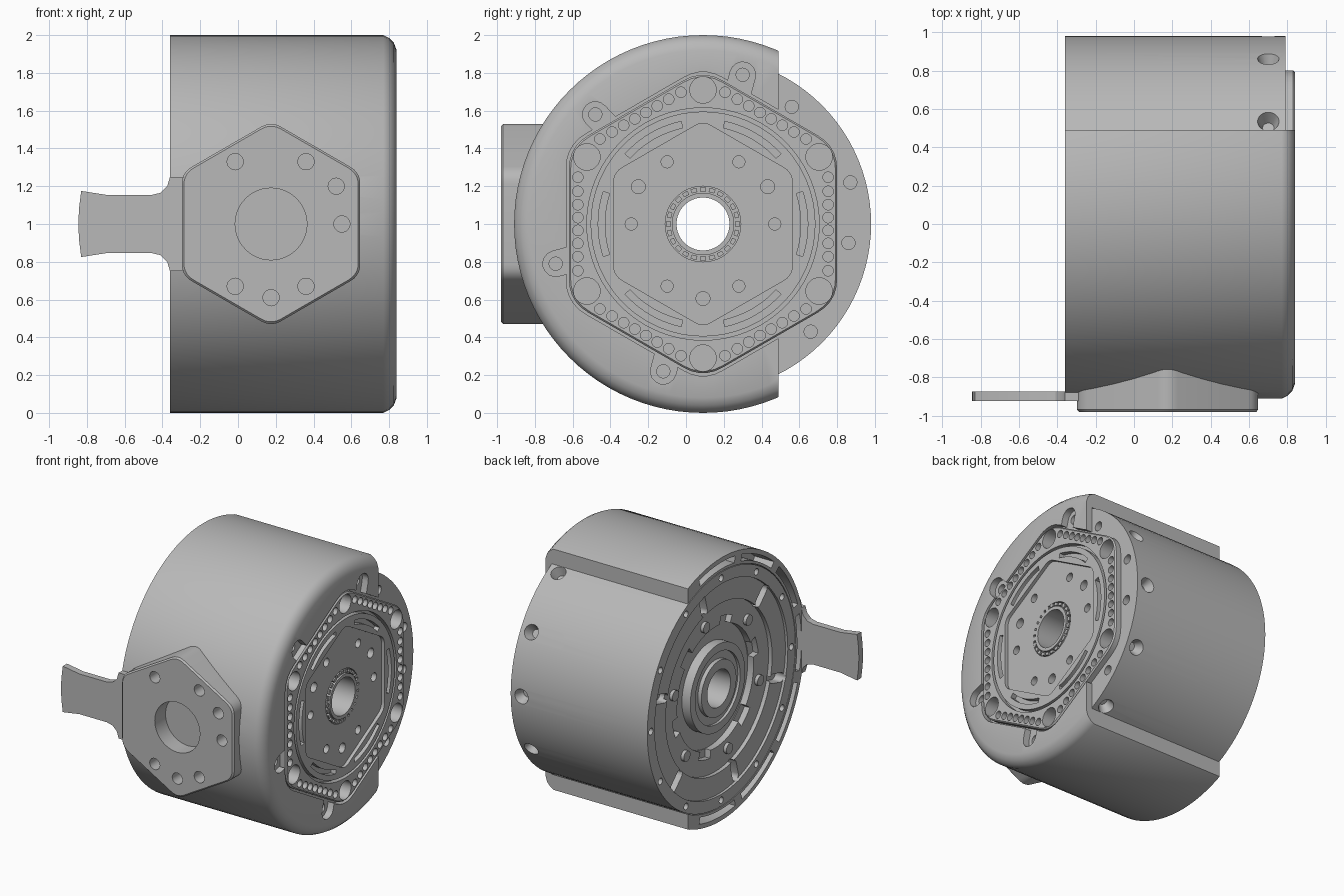
import bpy, bmesh, math
from mathutils import Matrix, Vector

if "Cube" in bpy.data.objects:
    bpy.data.objects.remove(bpy.data.objects["Cube"])

CY, CZ = 0.09, 1.0          # drum axis runs along x through this point
FRONT, STEP, BACK = 0.84, 0.79, -0.36

grey = bpy.data.materials.new("machined grey")
grey.use_nodes = True
grey.diffuse_color = (0.48, 0.48, 0.48, 1)
grey.node_tree.nodes["Principled BSDF"].inputs["Base Color"].default_value = grey.diffuse_color


def polar(r, deg):
    a = math.radians(deg)
    return CY + r * math.cos(a), CZ + r * math.sin(a)


def circle(u, v, r, n=20):
    return [(u + r * math.cos(math.tau * i / n), v + r * math.sin(math.tau * i / n)) for i in range(n)]


def hexagon(u, v, r, rounding):
    """Hexagon with corners up and down and rounded by quadratic arcs."""
    corners = [Vector((u, v)) + r * Vector((math.sin(i * math.pi / 3), math.cos(i * math.pi / 3)))
               for i in range(6)]
    pts = []
    for i, c in enumerate(corners):
        p = c + (corners[i - 1] - c).normalized() * rounding
        q = c + (corners[(i + 1) % 6] - c).normalized() * rounding
        for k in range(6):
            t = k / 5
            pts.append(tuple((1 - t) ** 2 * p + 2 * t * (1 - t) * c + t * t * q))
    return pts


def arc_band(r0, r1, a0, a1, n=10):
    angles = [a0 + (a1 - a0) * i / n for i in range(n + 1)]
    return [polar(r1, a) for a in angles] + [polar(r0, a) for a in reversed(angles)]


def capsule(p, q, r, n=8):
    d = math.atan2(q[1] - p[1], q[0] - p[0])
    pts = []
    for c, start in ((q, d - math.pi / 2), (p, d + math.pi / 2)):
        pts += [(c[0] + r * math.cos(start + math.pi * i / n),
                 c[1] + r * math.sin(start + math.pi * i / n)) for i in range(n + 1)]
    return pts


def loft(bm, rings, closed=False):
    vs = [[bm.verts.new(p) for p in ring] for ring in rings]
    n = len(vs[0])
    pairs = list(zip(vs, vs[1:])) + ([(vs[-1], vs[0])] if closed else [])
    for a, b in pairs:
        for i in range(n):
            j = (i + 1) % n
            bm.faces.new((a[i], a[j], b[j], b[i]))
    if not closed:
        bm.faces.new(vs[0])
        bm.faces.new(vs[-1])


def prism(bm, pts, a, b, axis="x"):
    place = (lambda d, p: (d, p[0], p[1])) if axis == "x" else (lambda d, p: (p[0], d, p[1]))
    loft(bm, [[place(d, p) for p in pts] for d in (a, b)])


def lathe(bm, profile, n=96):
    loft(bm, [[(x, *polar(r, 360 * i / n)) for x, r in profile] for i in range(n)], closed=True)


def finish(name, bm):
    bmesh.ops.recalc_face_normals(bm, faces=bm.faces)
    mesh = bpy.data.meshes.new(name)
    bm.to_mesh(mesh)
    bm.free()
    mesh.materials.append(grey)
    ob = bpy.data.objects.new(name, mesh)
    bpy.context.collection.objects.link(ob)
    return ob


def activate(ob):
    bpy.ops.object.select_all(action="DESELECT")
    ob.select_set(True)
    bpy.context.view_layer.objects.active = ob


def cut(bm, *targets):
    """Subtract the cutter mesh from each target, then drop it."""
    cutter = finish("cutter", bm)
    cutter.hide_render = True
    for ob in targets:
        activate(ob)
        mod = ob.modifiers.new("cut", "BOOLEAN")
        mod.operation, mod.solver, mod.object = "DIFFERENCE", "EXACT", cutter
        bpy.ops.object.modifier_apply(modifier=mod.name)
    bpy.data.objects.remove(cutter)


# Drum with stepped back recess and through bore
bm = bmesh.new()
lathe(bm, [(STEP, .14), (STEP, .89), (BACK, .89), (BACK, .80), (-.34, .80), (-.34, .64),
           (-.31, .64), (-.31, .46), (-.26, .46), (-.26, .33), (-.33, .33), (-.33, .27),
           (-.31, .27), (-.31, .21), (-.34, .21), (-.34, .14)])
drum = finish("drum", bm)

# Outer shell: rounded front lip, open towards the back
bm = bmesh.new()
lathe(bm, [(BACK, .895), (BACK, 1), (.77, 1), (.80, .985), (.825, .96), (FRONT, .92),
           (FRONT, .6), (STEP, .6), (STEP, .895)])
shell = finish("outer_shell", bm)
bm = bmesh.new()
prism(bm, [(.49, -.5), (1.5, -.5), (1.5, 2.5), (.49, 2.5)], -1, 1)
cut(bm, shell)

# Hexagonal front plate, chamfered
bm = bmesh.new()
outer, inner = hexagon(CY, CZ, .82, .12), hexagon(CY, CZ, .81, .12)
loft(bm, [[(x, *p) for p in ring] for x, ring in ((.78, outer), (.83, outer), (FRONT, inner))])
plate = finish("hex_plate", bm)

# Shell opening around the plate and its bolt pockets
shell_bolts = [(-.48, 1.58), (.30, 1.79), (-.69, .79), (-.12, .22)]
drum_bolts = [(.87, 1.22), (.86, .90), (.66, .43), (.56, 1.62)]
bm = bmesh.new()
prism(bm, hexagon(CY, CZ, .835, .12), .6, 1)
cut(bm, shell)
bm = bmesh.new()
for y, z in shell_bolts:
    inward = (y + (CY - y) * .25, z + (CZ - z) * .25)
    prism(bm, capsule((y, z), inward, .068), .6, 1)
cut(bm, shell)
bm = bmesh.new()
for y, z in shell_bolts + drum_bolts:
    prism(bm, circle(y, z, .035), .70, 1)
cut(bm, drum)

# Plate relief: circular groove, hexagonal pocket, curved slots, centre opening
bm = bmesh.new()
lathe(bm, [(.80, .595), (.80, .615), (.9, .615), (.9, .595)])
prism(bm, hexagon(CY, CZ, .545, .05), .815, .9)
for a in range(0, 360, 60):
    prism(bm, arc_band(.52, .555, a - 18, a + 18), .80, .9)
cut(bm, plate)
bm = bmesh.new()
prism(bm, circle(CY, CZ, .20, 48), .7, 1)
cut(bm, plate)

# Plate holes: corner bores, perforated border, bolt circles
bm = bmesh.new()
for a in range(30, 390, 60):
    prism(bm, circle(*polar(.71, a), .07, 28), .74, 1)
    for k in range(8):
        t = k / 3.5 - 1
        prism(bm, circle(*polar(.662 + .045 * t * t, a + 30 + 20.5 * t), .028, 14), .76, 1)
for a in range(0, 360, 60):
    prism(bm, circle(*polar(.38, a), .032), .72, 1)
for a in (30, 150, 270):
    prism(bm, circle(*polar(.395, a), .037), .72, 1)
cut(bm, plate, drum)

# Bearing ring with teeth in the centre opening
bm = bmesh.new()
lathe(bm, [(.78, .14), (.825, .14), (.825, .165), (.78, .165)], 64)
bearing = finish("bearing_ring", bm)
bm = bmesh.new()
for i in range(24):
    prism(bm, arc_band(.172, .194, i * 15 - 5, i * 15 + 5, 2), .78, .82)
teeth = finish("bearing_teeth", bm)

# Countersunk radial holes around the exposed drum side
bm = bmesh.new()
for a in range(-60, 61, 30):
    turn = Matrix.Rotation(math.radians(a), 4, "X") @ Matrix.Rotation(-math.pi / 2, 4, "X")
    for depth, r1, r2, r in ((.08, .03, .06, .86), (.20, .03, .03, .80)):
        y, z = polar(r, a)
        bmesh.ops.create_cone(bm, cap_ends=True, segments=24, radius1=r1, radius2=r2, depth=depth,
                              matrix=Matrix.Translation((.70, y, z)) @ turn)
cut(bm, drum)

# Back of the drum: rim holes, teardrop slots and bearing notches
bm = bmesh.new()
for a in range(0, 360, 30):
    prism(bm, circle(*polar(.845, a), .025, 14), -.5, -.24)
for a in range(15, 375, 60):
    prism(bm, capsule(polar(.67, a), polar(.77, a), .035), -.5, -.27)
    prism(bm, arc_band(.40, .52, a + 22, a + 38, 4), -.5, -.265)
cut(bm, drum)
bm = bmesh.new()
for a in range(15, 375, 60):
    prism(bm, circle(*polar(.53, a), .04), -.335, -.29)
studs = finish("back_studs", bm)

# Weight-saving slots in the shell's back edge
bm = bmesh.new()
for i in range(7):
    a = 74 + i * 31
    prism(bm, arc_band(.915, .965, a, a + 26), -.5, -.2)
cut(bm, shell)

# Hexagonal side boss with bore and bolt holes
BX = .175
bm = bmesh.new()
outer, inner = hexagon(BX, CZ, .545, .06), hexagon(BX, CZ, .533, .06)
loft(bm, [[(u, y, v) for u, v in ring] for y, ring in ((-.72, outer), (-.968, outer), (-.98, inner))])
boss = finish("side_boss", bm)
bm = bmesh.new()
prism(bm, circle(BX, CZ, .19, 48), -1.1, -.85, "y")
for x, z in [(-.015, 1.33), (.36, 1.33), (-.015, .67), (.36, .67), (.55, 1.0), (.52, 1.2), (.175, .61)]:
    prism(bm, circle(x, z, .043), -1.1, -.88, "y")
cut(bm, boss, shell)

# Flared tab, mirrored about its mid height
bm = bmesh.new()
half = [(-.845, 0), (-.842, .08), (-.83, .175), (-.69, .153), (-.46, .153), (-.41, .165),
        (-.375, .20), (-.36, .25), (-.25, .25)]
prism(bm, [(x, CZ + h) for x, h in half] + [(x, CZ - h) for x, h in reversed(half[1:])],
      -.922, -.872, "y")
tab = finish("tab", bm)

for ob in (drum, shell, plate, bearing, teeth, studs, boss, tab):
    activate(ob)
    bpy.ops.object.shade_smooth_by_angle(angle=math.radians(30))
